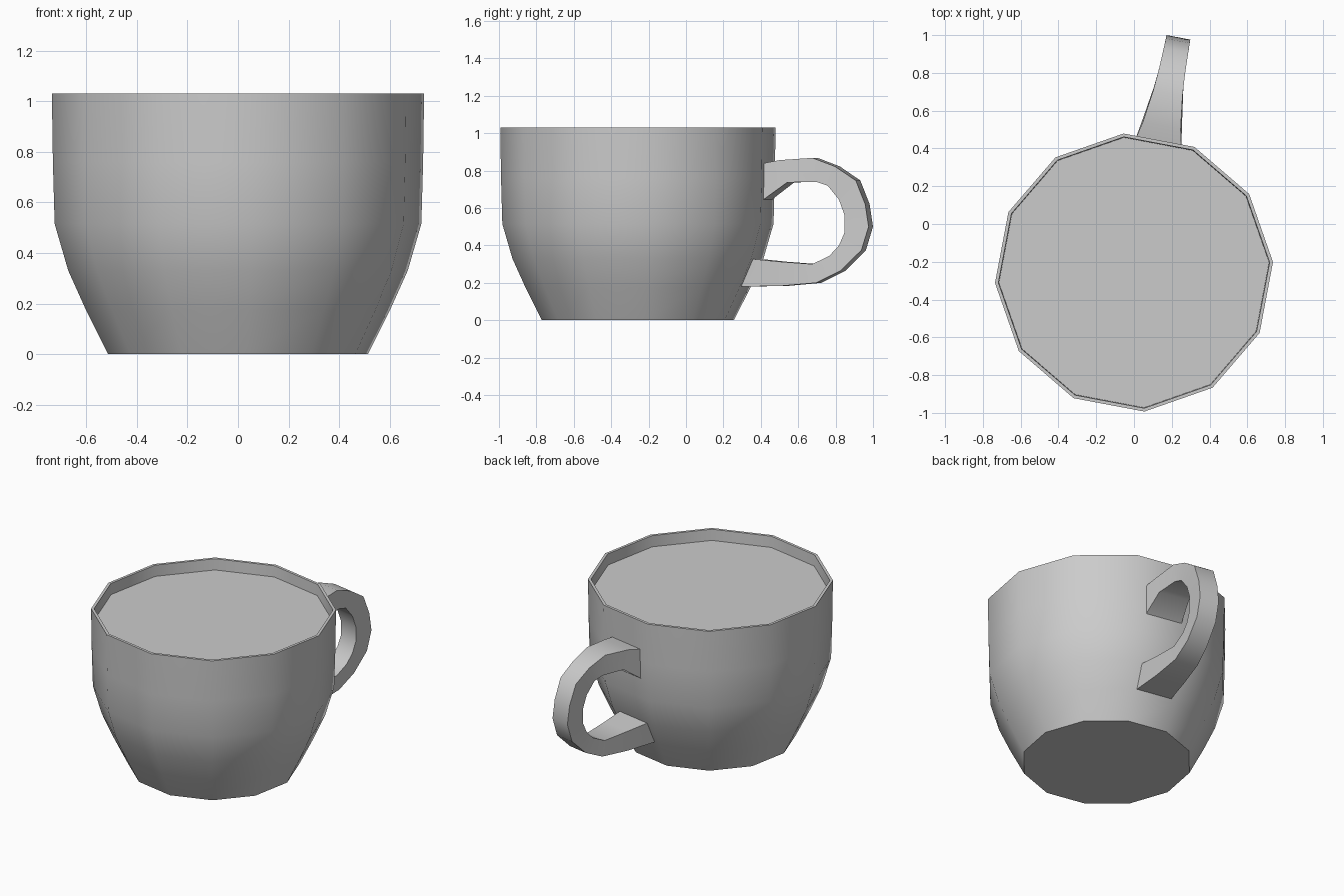
import bpy, bmesh
from math import cos, sin, radians
from mathutils import Vector

if "Cube" in bpy.data.objects:
    bpy.data.objects.remove(bpy.data.objects["Cube"])

CENTRE_Y = -0.257
SIDES = 12
TURN = radians(4.3)          # rotation of the twelve-sided body
AXIS = radians(79.3)         # direction the handle points in


def finish(name, bm, angle=40):
    bmesh.ops.recalc_face_normals(bm, faces=bm.faces)
    mesh = bpy.data.meshes.new(name)
    bm.to_mesh(mesh)
    bm.free()
    obj = bpy.data.objects.new(name, mesh)
    bpy.context.collection.objects.link(obj)
    bpy.ops.object.select_all(action='DESELECT')
    obj.select_set(True)
    bpy.context.view_layer.objects.active = obj
    bpy.ops.object.shade_smooth_by_angle(angle=radians(angle))
    return obj


def loft(bm, rings):
    for a, b in zip(rings, rings[1:]):
        n = len(a)
        for i in range(n):
            j = (i + 1) % n
            bm.faces.new((a[i], a[j], b[j], b[i]))


def ring(bm, r, z):
    return [bm.verts.new((r * cos(TURN + radians(360 / SIDES * i)),
                          CENTRE_Y + r * sin(TURN + radians(360 / SIDES * i)), z))
            for i in range(SIDES)]


# Cup body: outer wall, thin rim and inner lip, closed by the drink surface
bm = bmesh.new()
profile = [(0.515, 0), (0.603, 0.175), (0.673, 0.33), (0.727, 0.515), (0.734, 0.76),
           (0.738, 1.03), (0.72, 1.03), (0.717, 0.957)]
rings = [ring(bm, r, z) for r, z in profile]
loft(bm, rings)
bm.faces.new(rings[0])
bm.faces.new(rings[-1])
finish("cup_body", bm)

# Handle: rectangular sections as outer (y, z), inner (y, z), half width
sections = [
    (0.43, 0.838, 0.43, 0.64, 0.123),
    (0.52, 0.856, 0.56, 0.737, 0.102),
    (0.69, 0.868, 0.71, 0.74, 0.079),
    (0.81, 0.822, 0.77, 0.72, 0.070),
    (0.92, 0.747, 0.83, 0.645, 0.066),
    (0.97, 0.62, 0.86, 0.56, 0.064),
    (0.988, 0.50, 0.86, 0.47, 0.064),
    (0.95, 0.375, 0.83, 0.40, 0.065),
    (0.84, 0.265, 0.78, 0.345, 0.068),
    (0.71, 0.20, 0.69, 0.30, 0.076),
    (0.52, 0.183, 0.53, 0.312, 0.096),
    (0.28, 0.18, 0.35, 0.33, 0.123),
]
out = Vector((cos(AXIS), sin(AXIS), 0))
side = Vector((sin(AXIS), -cos(AXIS), 0))
origin = Vector((0, CENTRE_Y, 0))


def handle_vert(bm, y, z, w):
    u = (y - CENTRE_Y) / out.y
    return bm.verts.new(origin + out * u + side * w + Vector((0, 0, z)))


bm = bmesh.new()
rings = [[handle_vert(bm, yo, zo, -w), handle_vert(bm, yo, zo, w),
          handle_vert(bm, yi, zi, w), handle_vert(bm, yi, zi, -w)]
         for yo, zo, yi, zi, w in sections]
loft(bm, rings)
bm.faces.new(rings[0])
bm.faces.new(rings[-1])
finish("handle", bm)
